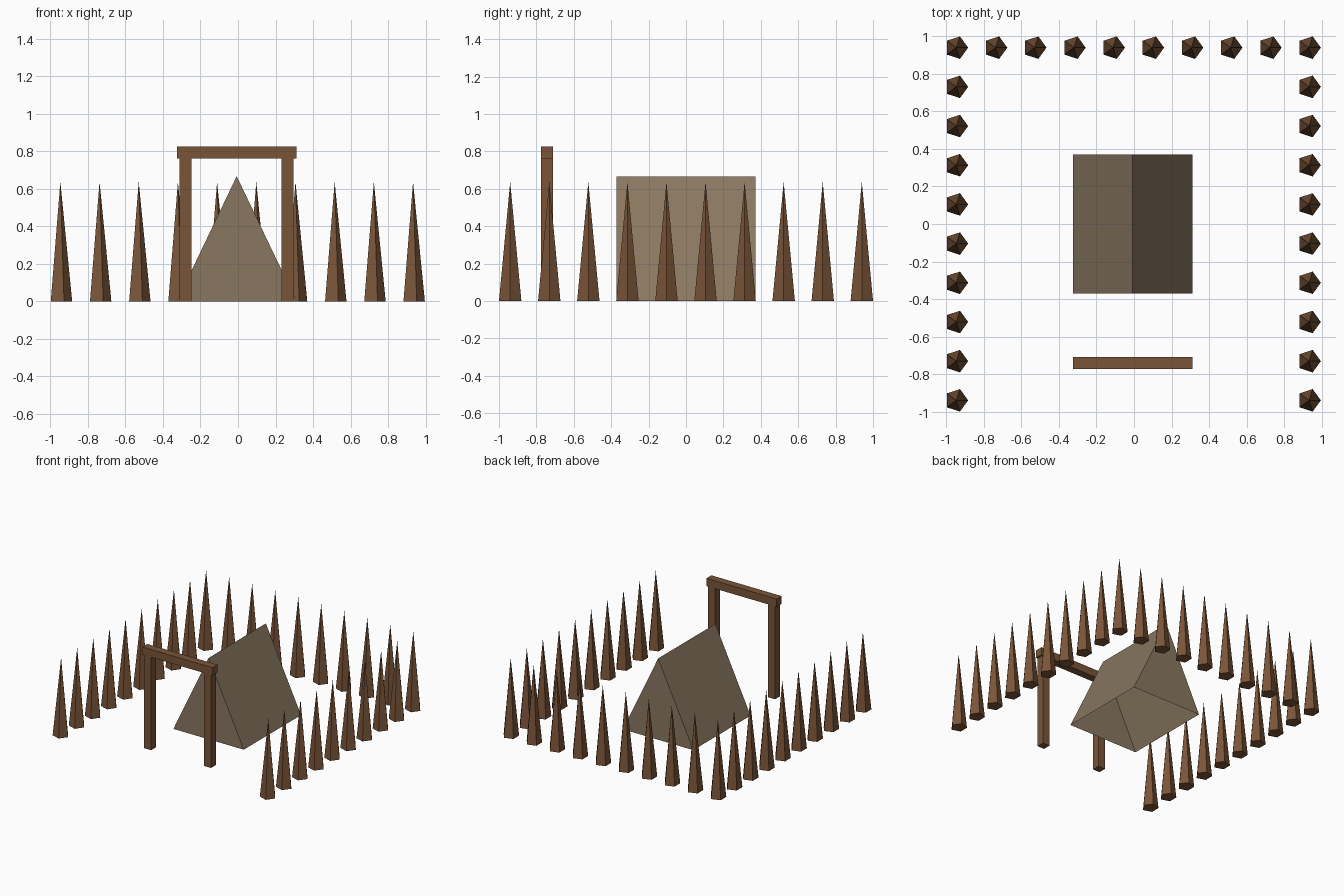
import bpy
import bmesh
import math

if "Cube" in bpy.data.objects:
    bpy.data.objects.remove(bpy.data.objects["Cube"])


def material(name, rgb):
    m = bpy.data.materials.new(name)
    m.diffuse_color = (*rgb, 1.0)
    m.use_nodes = True
    m.node_tree.nodes["Principled BSDF"].inputs["Base Color"].default_value = m.diffuse_color
    return m


WOOD = material("brown wood", (0.195, 0.090, 0.040))
CANVAS = material("tan canvas", (0.250, 0.186, 0.117))
X0 = -0.007  # slight sideways offset of the whole layout


def finish(bm, name, mat):
    bmesh.ops.recalc_face_normals(bm, faces=bm.faces)
    me = bpy.data.meshes.new(name)
    bm.to_mesh(me)
    bm.free()
    me.materials.append(mat)
    ob = bpy.data.objects.new(name, me)
    bpy.context.collection.objects.link(ob)
    return ob


def box(name, center, size):
    bm = bmesh.new()
    bmesh.ops.create_cube(bm, size=1.0)
    for v in bm.verts:
        v.co = [c + s * a for c, s, a in zip(center, size, v.co)]
    return finish(bm, name, WOOD)


# Palisade stake: five-sided spike with one corner towards +x
R, H, END, N = 0.063, 0.637, 0.94, 10
bm = bmesh.new()
ring = [bm.verts.new((R * math.cos(i * math.tau / 5), R * math.sin(i * math.tau / 5), 0))
        for i in range(5)]
tip = bm.verts.new((0, 0, H))
bm.faces.new(ring[::-1])
for i in range(5):
    bm.faces.new((ring[i], ring[(i + 1) % 5], tip))
stake = finish(bm, "stake", WOOD)

# Stakes along the back and both sides, front left open
steps = [-END + 2 * END * i / (N - 1) for i in range(N)]
spots = [(x, END) for x in steps]
spots += [(side * END, y) for side in (-1, 1) for y in steps[:-1]]
for i, (x, y) in enumerate(spots):
    ob = stake if i == 0 else stake.copy()
    if i:
        bpy.context.collection.objects.link(ob)
    ob.location = (X0 + x, y, 0)

# Gate: two posts and a beam
GATE_Y, T = -0.742, 0.064
for side, label in ((-1, "left"), (1, "right")):
    box(f"{label}_gate_post", (X0 + side * 0.272, GATE_Y, 0.381), (T, T, 0.762))
box("gate_beam", (X0, GATE_Y, 0.794), (0.637, T, T))

# Tent: triangular prism with an open bottom
W, L, TH = 0.319, 0.371, 0.667
bm = bmesh.new()
front, back = [[bm.verts.new((X0 + x, y, z)) for x, z in ((-W, 0), (0, TH), (W, 0))]
               for y in (-L, L)]
bm.faces.new(front)
bm.faces.new(back)
for i in (0, 1):
    bm.faces.new((front[i], front[i + 1], back[i + 1], back[i]))
finish(bm, "tent", CANVAS)
